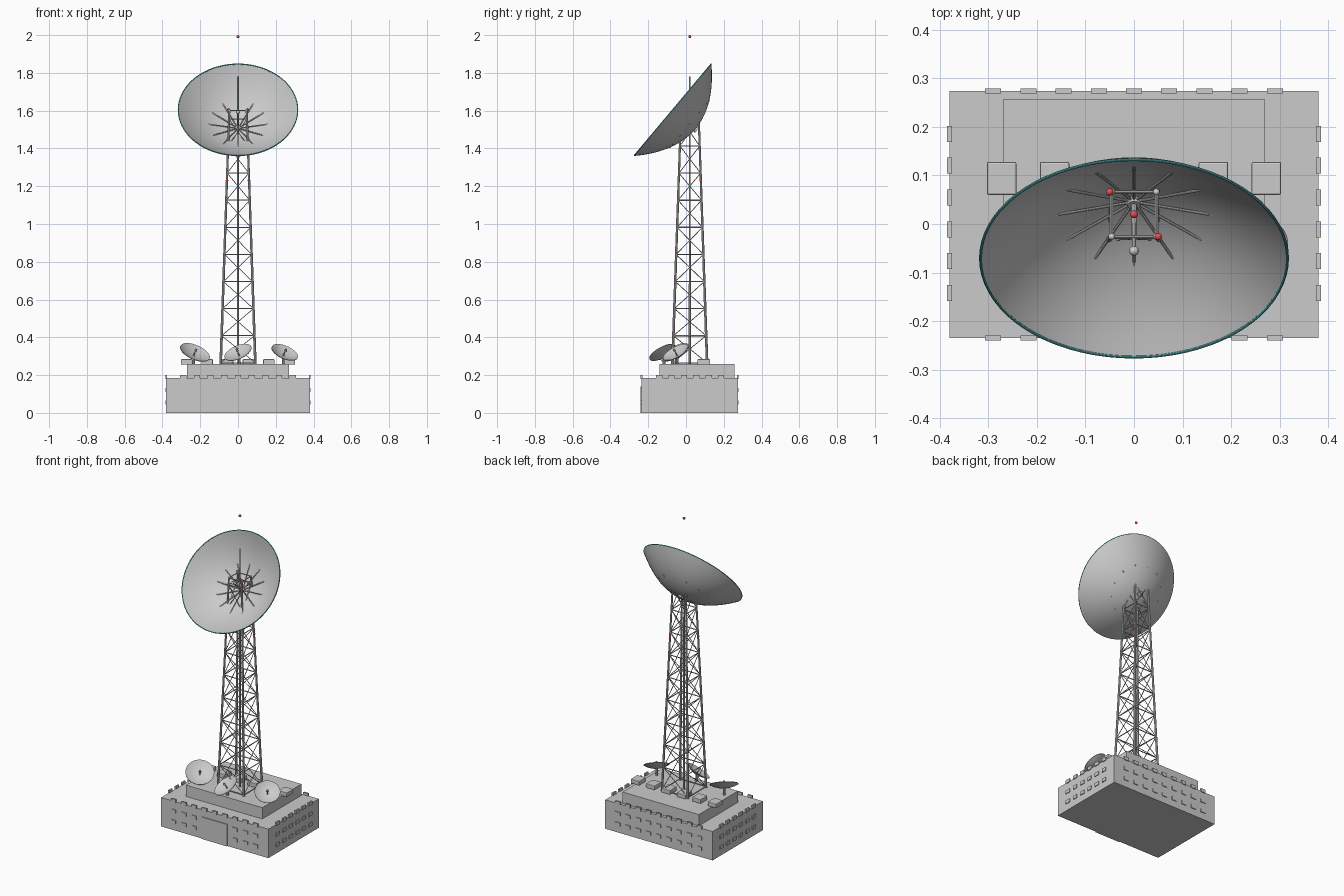
import bpy, bmesh, math
from mathutils import Vector, Matrix

if "Cube" in bpy.data.objects:
    bpy.data.objects.remove(bpy.data.objects["Cube"])

UP = Vector((0, 0, 1))


def material(name, rgb):
    m = bpy.data.materials.new(name)
    m.diffuse_color = (*rgb, 1)
    m.use_nodes = True
    m.node_tree.nodes["Principled BSDF"].inputs["Base Color"].default_value = m.diffuse_color
    return m


RED = material("red", (0.8, 0.08, 0.08))
TEAL = material("teal", (0.1, 0.5, 0.5))


def finish(bm, name, mat=None, smooth=True):
    me = bpy.data.meshes.new(name)
    bm.to_mesh(me)
    bm.free()
    ob = bpy.data.objects.new(name, me)
    bpy.context.collection.objects.link(ob)
    if mat:
        me.materials.append(mat)
    if smooth:
        bpy.ops.object.select_all(action='DESELECT')
        ob.select_set(True)
        bpy.context.view_layer.objects.active = ob
        bpy.ops.object.shade_smooth_by_angle(angle=math.radians(35))
    return ob


def boxes(name, items, bevel=0):
    """items: (centre, size) pairs joined in one object"""
    bm = bmesh.new()
    for c, s in items:
        bmesh.ops.create_cube(bm, size=1, matrix=Matrix.Translation(c) @ Matrix.Diagonal((*s, 1)))
    if bevel:
        bmesh.ops.bevel(bm, geom=bm.edges[:], offset=bevel, segments=2, profile=0.5, affect='EDGES')
    return finish(bm, name, smooth=False)


def tubes(name, items, sides=8):
    """items: (start, end, start radius, end radius)"""
    bm = bmesh.new()
    for a, b, r1, r2 in items:
        a, b = Vector(a), Vector(b)
        rot = UP.rotation_difference(b - a).to_matrix().to_4x4()
        bmesh.ops.create_cone(bm, cap_ends=True, segments=sides, radius1=r1, radius2=r2,
                              depth=(b - a).length, matrix=Matrix.Translation((a + b) / 2) @ rot)
    return finish(bm, name)


def balls(name, points, r, mat=None):
    bm = bmesh.new()
    for p in points:
        bmesh.ops.create_uvsphere(bm, u_segments=12, v_segments=8, radius=r, matrix=Matrix.Translation(p))
    return finish(bm, name, mat)


def frame(pos, normal):
    return Matrix.Translation(pos) @ UP.rotation_difference(Vector(normal).normalized()).to_matrix().to_4x4()


def lathe(name, profile, m, steps, closed=False, mat=None):
    """revolve (radius, height) points about the local z of matrix m"""
    bm = bmesh.new()
    vs = [bm.verts.new((r, 0, z)) for r, z in profile]
    es = [bm.edges.new(p) for p in zip(vs, vs[1:])]
    if closed:
        es.append(bm.edges.new((vs[-1], vs[0])))
    bmesh.ops.spin(bm, geom=vs + es, cent=(0, 0, 0), axis=(0, 0, 1), angle=math.tau, steps=steps)
    bmesh.ops.remove_doubles(bm, verts=bm.verts[:], dist=1e-5)
    bmesh.ops.recalc_face_normals(bm, faces=bm.faces[:])
    bm.transform(m)
    return finish(bm, name, mat)


def dish(name, vertex, normal, radius, depth, thick, steps):
    """thin paraboloid shell whose vertex sits at the given point"""
    rs = [radius * i / 14 for i in range(15)]
    inner = [(r, depth * (r / radius) ** 2) for r in rs]
    outer = [(r, z - thick) for r, z in reversed(inner)]
    m = frame(vertex, normal)
    lathe(name, inner + outer, m, steps)
    return m


# Building: two tiers and entrance
X, Y0, Y1 = 0.38, -0.235, 0.274
boxes("lower_building", [((0, (Y0 + Y1) / 2, 0.0925), (2 * X, Y1 - Y0, 0.185))])
boxes("upper_building", [((0, 0.058, 0.22), (0.54, 0.396, 0.075))])
boxes("entrance_door", [((0, Y0, 0.07), (0.18, 0.012, 0.14))])

# Windows in three rows on all four walls
wins = []
for row, z in enumerate((0.055, 0.122, 0.19)):
    for i in range(-4, 5):
        x = i * 0.0725
        wins.append(((x, Y1, z), (0.033, 0.01, 0.022)))
        if row == 2 or abs(i) > 1:
            wins.append(((x, Y0, z), (0.033, 0.01, 0.022)))
    for i in range(6):
        for s in (-1, 1):
            wins.append(((s * X, -0.142 + i * 0.0655, z), (0.01, 0.033, 0.022)))
boxes("windows", wins)

# Rooftop air units
boxes("roof_units", [(((i - 2.5) * 0.109, 0.094, 0.27), (0.061, 0.068, 0.028)) for i in range(6)], 0.004)

# Lattice tower
CY, ZB, ZT = 0.02, 0.255, 1.6


def corner(k, z):
    h = 0.092 + (0.046 - 0.092) * (z - ZB) / (ZT - ZB)
    sx, sy = ((-1, -1), (1, -1), (1, 1), (-1, 1))[k % 4]
    return Vector((sx * h, CY + sy * h, z))


tubes("tower_legs", [(corner(k, ZB), corner(k, ZT), 0.007, 0.0055) for k in range(4)])
levels = [0.265 + 0.1435 * i for i in range(10)]
bars, braces = [], []
for k in range(4):
    for z in levels + [ZT]:
        bars.append((corner(k, z), corner(k + 1, z), 0.003, 0.003))
    for lo, hi in zip(levels, levels[1:]):
        braces.append((corner(k, lo), corner(k + 1, hi), 0.0022, 0.0022))
        braces.append((corner(k + 1, lo), corner(k, hi), 0.0022, 0.0022))
tubes("tower_crossbars", bars, 6)
tubes("tower_braces", braces, 6)
balls("tower_caps", [corner(k, ZT) for k in range(4)], 0.007)
tubes("central_mast", [((0, CY, ZB), (0, CY, 1.78), 0.006, 0.004)])

# Warning lights and top beacon
lights = [corner(k, ZT) + Vector((0.004 * (1 if k == 1 else -1), 0, 0.006)) for k in (1, 3)]
lights += [corner(k, 1.23) * 1.0 for k in (0, 2)]
balls("warning_lights", lights, 0.0075, RED)
balls("top_beacon", [(0, CY, 1.992)], 0.008, RED)

# Main dish, tilted 40 degrees above the horizon
N = Vector((0, -0.766, 0.643))
R, D = 0.316, 0.155
M = dish("main_dish", Vector((0, -0.0715, 1.605)) - N * D, N, R, D, 0.004, 72)
ring = [(R + 0.003 * math.cos(a), D - 0.001 + 0.003 * math.sin(a))
        for a in (i * math.tau / 8 for i in range(8))]
lathe("dish_rim", ring, M, 72, True, TEAL)

# Radial ribs from the hub, tips just piercing the dish
zr = D * (0.163 / R) ** 2 - 0.003
spokes = []
for i in range(12):
    a = i * math.tau / 12
    spokes.append((M @ Vector((0, 0, 0.002)),
                   M @ Vector((0.165 * math.cos(a), 0.165 * math.sin(a), zr)), 0.003, 0.003))
tubes("dish_ribs", spokes)
tubes("dish_hub", [(M @ Vector((0, 0, -0.015)), M @ Vector((0, 0, 0.012)), 0.018, 0.014)], 16)
tubes("feed_rod", [(M @ Vector((0, 0, 0)), M @ Vector((0, 0, 0.134)), 0.006, 0.004)])
balls("feed_ball", [M @ Vector((0, 0, 0.134))], 0.01)

# Three small roof dishes on posts
for label, x, y, r, nx in (("left", -0.228, -0.06, 0.084, 0.36),
                           ("centre", 0, -0.125, 0.077, -0.36),
                           ("right", 0.247, -0.055, 0.075, 0.36)):
    n = Vector((nx, -0.45, 0.82)).normalized()
    v = Vector((x, y, 0.32)) - n * 0.02
    m = dish(label + "_small_dish", v, n, r, 0.022, 0.003, 32)
    tubes(label + "_dish_post", [((v.x, v.y, 0.255), v, 0.008, 0.006)])
    tubes(label + "_dish_feed", [(v, m @ Vector((0, 0, 0.035)), 0.003, 0.003),
                                 (m @ Vector((0, 0, 0.03)), m @ Vector((0, 0, 0.042)), 0.008, 0.005)])
